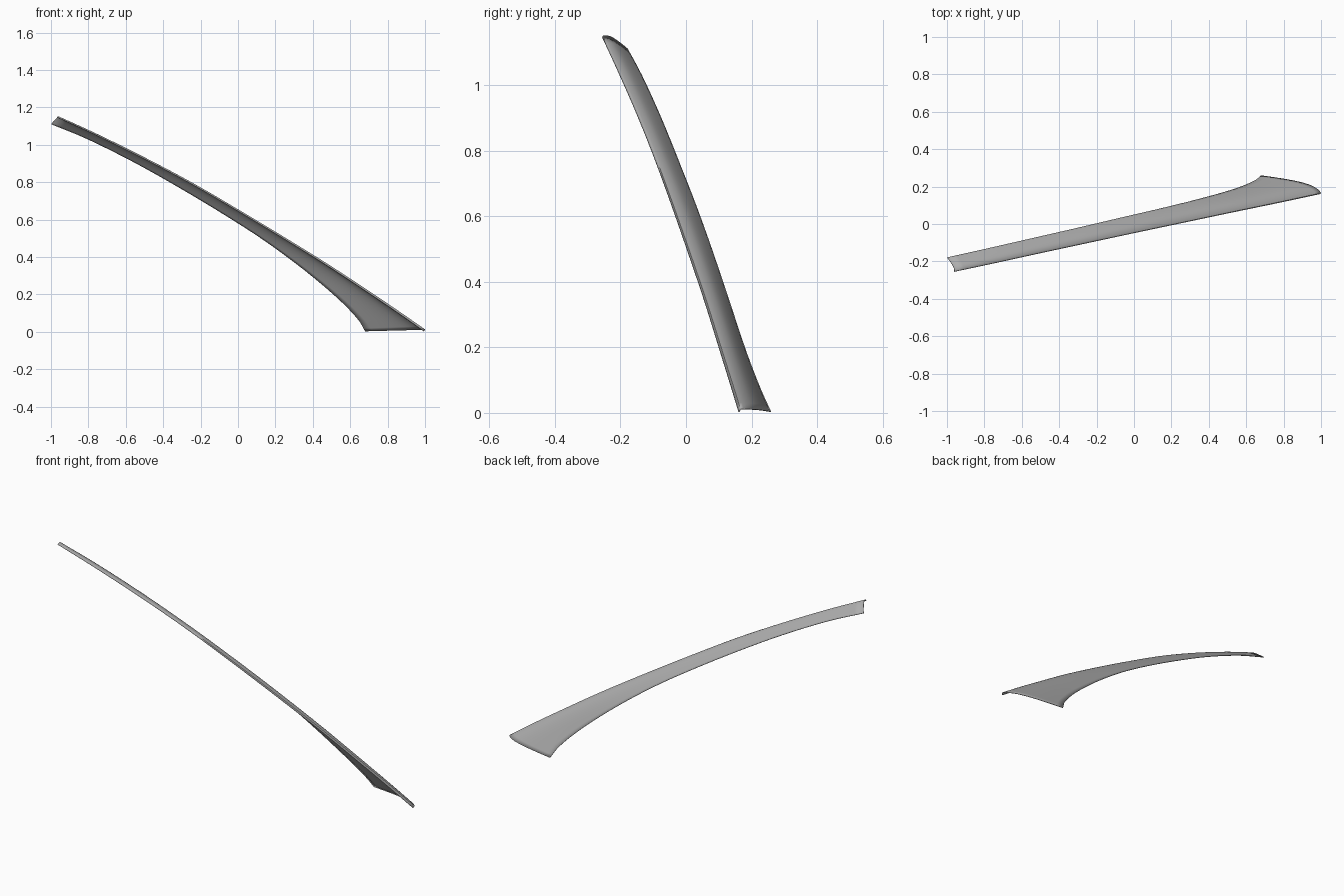
import bpy
from mathutils import Vector

if "Cube" in bpy.data.objects:
    bpy.data.objects.remove(bpy.data.objects["Cube"])

# Stations from the narrow top end to the flared foot: (front edge), (rear edge)
FRONT = [(-.96, -.254, 1.151), (-.75, -.209, 1.055), (-.5, -.154, .932),
         (-.25, -.1, .8), (0, -.046, .655), (.25, .007, .505), (.5, .06, .35),
         (.75, .112, .185), (.89, .142, .09), (1, .166, .013)]
REAR = [(-.998, -.178, 1.112), (-.8, -.134, 1.03), (-.55, -.077, .905),
        (-.31, -.022, .77), (-.08, .032, .632), (.14, .083, .49),
        (.35, .135, .335), (.53, .186, .183), (.638, .229, .072), (.68, .26, .004)]
# Crowned cross-section: (position from rear to front, relative bulge)
PROFILE = [(0, 0), (.12, .22), (.25, .45), (.4, .7), (.55, .89), (.68, .99),
           (.78, .98), (.86, .86), (.93, .6), (.975, .3), (1, 0)]
BULGE_TOP = Vector((.004, .007, .007))
BULGE_FOOT = Vector((.004, .026, 0))
LIP_TOP = Vector((-.003, -.002, -.005))
LIP_FOOT = Vector((-.005, -.006, -.01))
STEPS = 4


def smooth_path(points):
    """Catmull-Rom through the station points."""
    p = [Vector(q) for q in points]
    p = [2 * p[0] - p[1]] + p + [2 * p[-1] - p[-2]]
    out = []
    for i in range(1, len(p) - 2):
        a, b, c, d = p[i - 1:i + 3]
        for k in range(STEPS):
            t = k / STEPS
            out.append(.5 * (2 * b + (c - a) * t + (2 * a - 5 * b + 4 * c - d) * t * t
                             + (3 * b - a - 3 * c + d) * t ** 3))
    return out + [p[-2]]


# Loft the curved skin, with a small turned-in lip along the front edge
front, rear = smooth_path(FRONT), smooth_path(REAR)
verts, faces = [], []
row = len(PROFILE) + 1
for i, (f, r) in enumerate(zip(front, rear)):
    t = i / (len(front) - 1)
    bulge = BULGE_TOP.lerp(BULGE_FOOT, t)
    verts += [r.lerp(f, u) + bulge * h for u, h in PROFILE]
    verts.append(f + LIP_TOP.lerp(LIP_FOOT, t))
for i in range(len(front) - 1):
    for j in range(row - 1):
        a = i * row + j
        faces.append((a, a + row, a + row + 1, a + 1))

mesh = bpy.data.meshes.new("pillar_trim")
mesh.from_pydata(verts, [], faces)
trim = bpy.data.objects.new("pillar_trim", mesh)
bpy.context.collection.objects.link(trim)

# Dark grey plastic
grey = bpy.data.materials.new("dark_grey")
grey.diffuse_color = (.42, .42, .42, 1)
grey.use_nodes = True
grey.node_tree.nodes["Principled BSDF"].inputs["Base Color"].default_value = grey.diffuse_color
mesh.materials.append(grey)

# Make the outer side face up, then add a thin inner wall
if sum(p.normal.z for p in mesh.polygons) < 0:
    mesh.flip_normals()
shell = trim.modifiers.new("thin_wall", "SOLIDIFY")
shell.thickness = .003
shell.offset = -1

bpy.context.view_layer.objects.active = trim
trim.select_set(True)
bpy.ops.object.shade_smooth_by_angle(angle=1.1)
